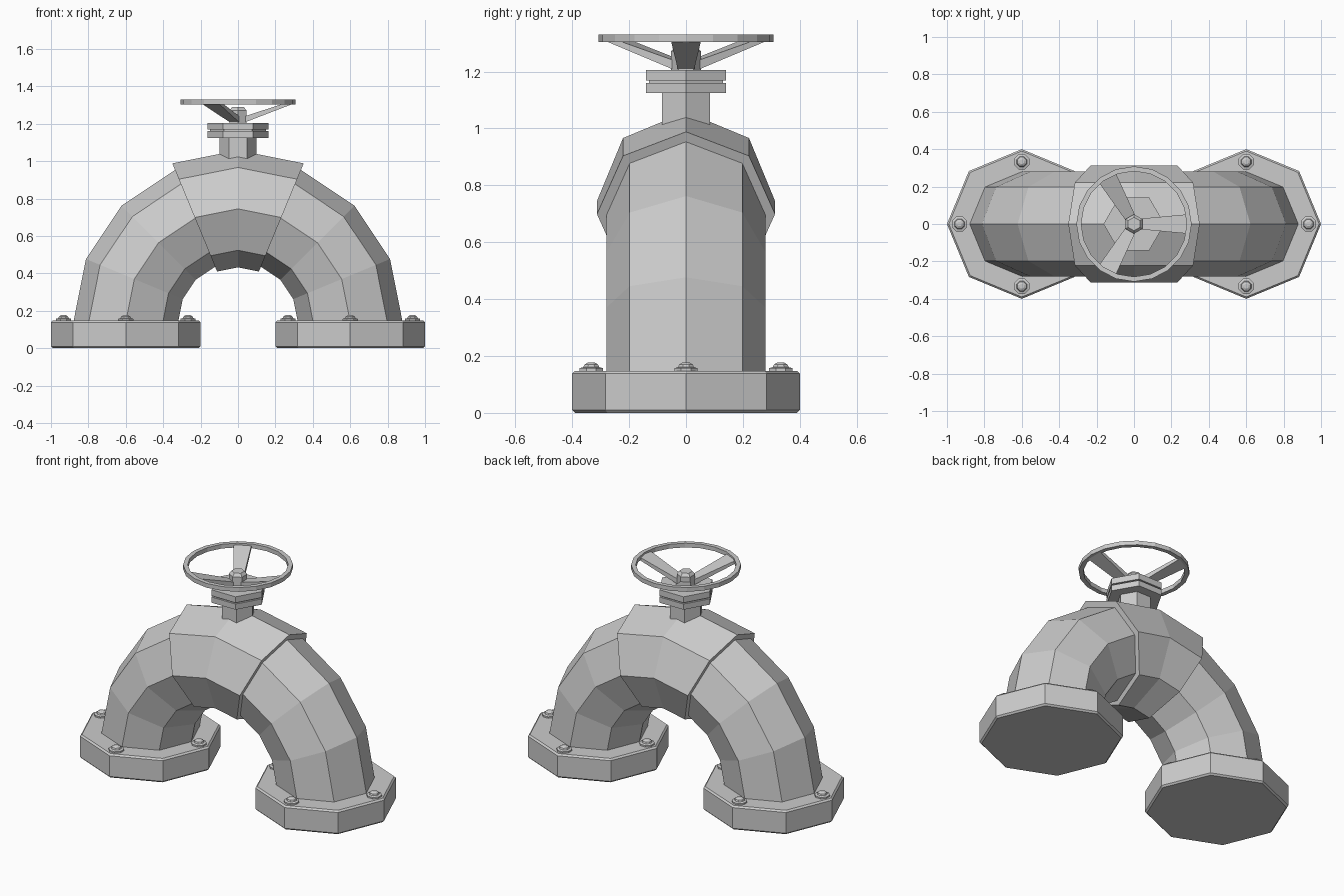
import bpy, bmesh
from math import sin, cos, pi, radians
from mathutils import Vector, Matrix

if "Cube" in bpy.data.objects:
    bpy.data.objects.remove(bpy.data.objects["Cube"], do_unlink=True)

metal = bpy.data.materials.new("light_grey_metal")
metal.use_nodes = True
grey = (0.6, 0.6, 0.6, 1)
metal.diffuse_color = grey
metal.node_tree.nodes["Principled BSDF"].inputs["Base Color"].default_value = grey


def loft(name, rings, closed=False):
    """Skin a row of equal-sized rings; cap the ends or join them in a loop."""
    bm = bmesh.new()
    rows = [[bm.verts.new(p) for p in ring] for ring in rings]
    pairs = list(zip(rows, rows[1:]))
    if closed:
        pairs.append((rows[-1], rows[0]))
    else:
        bm.faces.new(rows[0])
        bm.faces.new(rows[-1])
    for a, b in pairs:
        n = len(a)
        for i in range(n):
            j = (i + 1) % n
            bm.faces.new((a[i], a[j], b[j], b[i]))
    bmesh.ops.recalc_face_normals(bm, faces=bm.faces)
    mesh = bpy.data.meshes.new(name)
    bm.to_mesh(mesh)
    bm.free()
    mesh.materials.append(metal)
    obj = bpy.data.objects.new(name, mesh)
    bpy.context.collection.objects.link(obj)
    return obj


def lathe(name, profile, sides, x=0, y=0, turn=0, closed=False):
    """Spin a profile of (radius, height) pairs about an upright axis."""
    angles = [2 * pi * i / sides + turn for i in range(sides)]
    rings = [[(x + r * cos(a), y + r * sin(a), z) for a in angles] for r, z in profile]
    return loft(name, rings, closed)


def bend(name, major, minor, start, end, steps):
    """Octagonal pipe following an upright arc."""
    rings = []
    for s in range(steps + 1):
        a = radians(start + (end - start) * s / steps)
        ring = []
        for i in range(8):
            t = i * pi / 4
            r = major + minor * cos(t)
            ring.append((r * cos(a), minor * sin(t), 0.14 + r * sin(a)))
        rings.append(ring)
    return loft(name, rings)


# Arched pipe and the thicker valve body around its crown
bend("pipe_arch", 0.6, 0.28, 0, 180, 8)
bend("valve_body", 0.605, 0.313, 67.5, 112.5, 2)

# Foot flanges with four bolts each
for side, sx in (("left", 1), ("right", -1)):
    cx = 0.6 * sx
    lathe(side + "_flange",
          [(0.39, 0), (0.4, 0.01), (0.4, 0.138), (0.39, 0.148)], 8, cx)
    for k in range(4):
        a = k * pi / 2
        lathe(f"{side}_bolt_{k + 1}",
              [(0.044, 0.14), (0.044, 0.157), (0.03, 0.161), (0.026, 0.17), (0.013, 0.177)],
              8, cx + 0.333 * cos(a), 0.333 * sin(a), pi / 8)

# Bonnet: hexagonal neck and two stacked plates
lathe("bonnet_neck", [(0.098, 0.95), (0.098, 1.13)], 6)
lathe("bonnet_plates",
      [(0.163, 1.125), (0.163, 1.16), (0.15, 1.16), (0.15, 1.168), (0.163, 1.168), (0.163, 1.205)], 6)

# Hand wheel: hub nut, rim and three rising spokes
lathe("wheel_hub", [(0.052, 1.2), (0.052, 1.272), (0.036, 1.29)], 6, turn=pi / 2)
lathe("wheel_rim", [(0.282, 1.304), (0.308, 1.304), (0.308, 1.33), (0.282, 1.33)], 20, closed=True)
for k in range(3):
    spin = Matrix.Rotation(k * 2 * pi / 3, 3, "Z")
    rings = []
    for r, half, low, high in ((0.03, 0.028, 1.205, 1.238), (0.288, 0.052, 1.304, 1.322)):
        corners = ((-half, low), (half, low), (half, high), (-half, high))
        rings.append([spin @ Vector((r, y, z)) for y, z in corners])
    loft(f"wheel_spoke_{k + 1}", rings)
